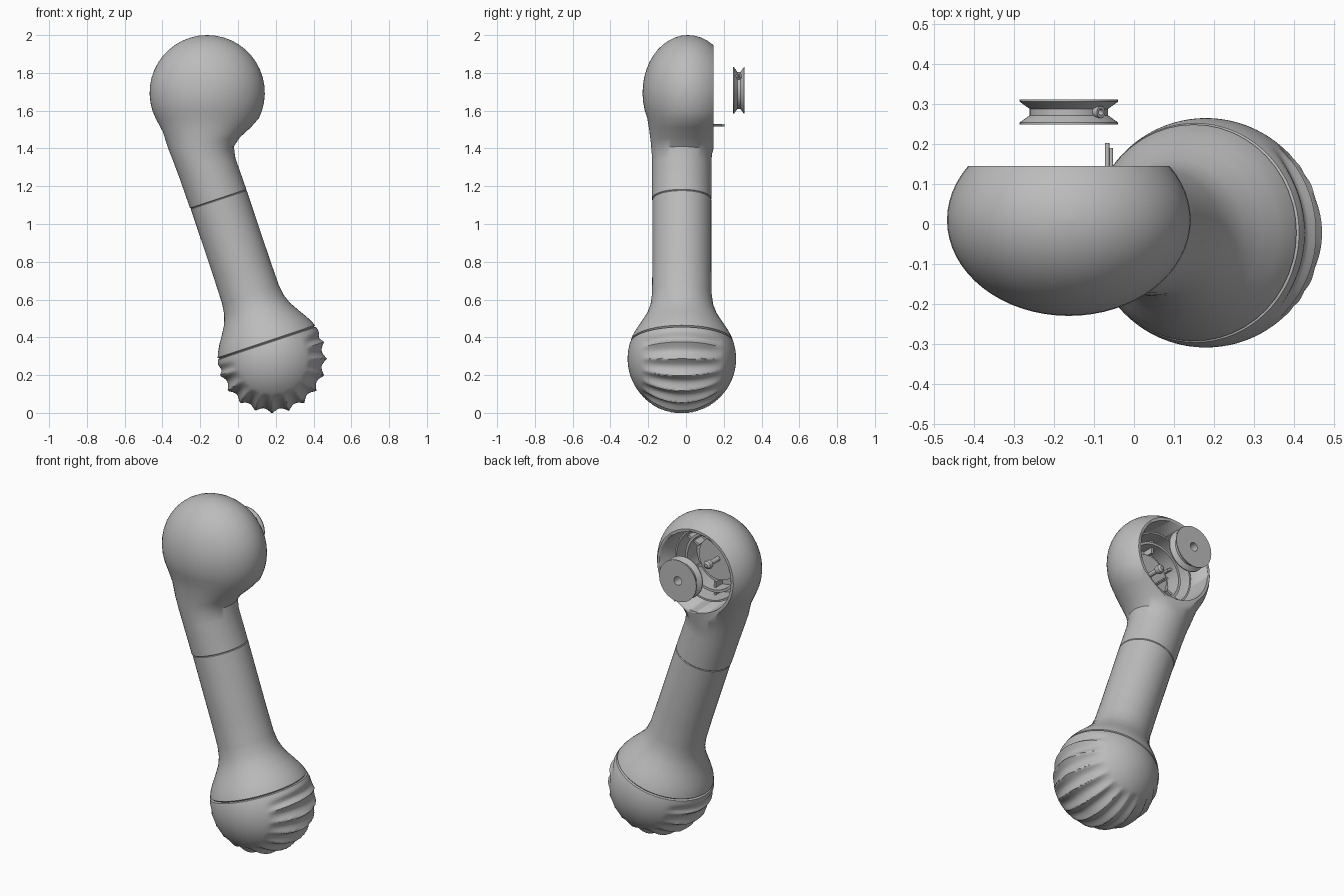
import bpy, bmesh, math
from mathutils import Vector, Matrix

old = bpy.data.objects.get("Cube")
if old:
    bpy.data.objects.remove(old, do_unlink=True)

grey = bpy.data.materials.new("plain_grey")
grey.use_nodes = True
grey.diffuse_color = (0.5, 0.5, 0.5, 1)
grey.node_tree.nodes["Principled BSDF"].inputs["Base Color"].default_value = (0.5, 0.5, 0.5, 1)

HIP = Vector((-0.163, 0, 1.695))
FOOT = Vector((0.18, -0.022, 0.287))
SHIN = Vector((-0.335, 0, 1)).normalized()
BACK = Vector((0, 1, 0))
SEAM = 0.89


def finish(name, bm, angle=35):
    bmesh.ops.remove_doubles(bm, verts=bm.verts, dist=1e-5)
    bmesh.ops.recalc_face_normals(bm, faces=bm.faces)
    mesh = bpy.data.meshes.new(name)
    bm.to_mesh(mesh)
    bm.free()
    mesh.materials.append(grey)
    obj = bpy.data.objects.new(name, mesh)
    bpy.context.collection.objects.link(obj)
    bpy.ops.object.select_all(action="DESELECT")
    obj.select_set(True)
    bpy.context.view_layer.objects.active = obj
    bpy.ops.object.shade_smooth_by_angle(angle=math.radians(angle))
    return obj


def bridge(rings, loop=False):
    """Skin a list of equal point rings into a bmesh."""
    bm = bmesh.new()
    rows = [[bm.verts.new(p) for p in ring] for ring in rings]
    pairs = list(zip(rows, rows[1:])) + ([(rows[-1], rows[0])] if loop else [])
    for a, b in pairs:
        for i in range(len(a)):
            j = (i + 1) % len(a)
            bm.faces.new((a[i], a[j], b[j], b[i]))
    if not loop:
        bm.faces.new(rows[0])
        bm.faces.new(rows[-1])
    return bm


def lathe(name, profile, origin, axis, segments=48, loop=False, shape=None, angle=35):
    """Revolve (radius, distance) points about an axis."""
    turn = axis.to_track_quat("Z", "Y")
    rings = []
    for r, t in profile:
        r = max(r, 1e-4)
        rings.append([origin + turn @ Vector((r * math.cos(a), r * math.sin(a), t))
                      for a in (math.tau * i / segments for i in range(segments))])
    bm = bridge(rings, loop)
    if shape:
        for v in bm.verts:
            v.co = shape(v.co)
    return finish(name, bm, angle)


def rod(name, x, z, radius, y0, y1, segments=24):
    return lathe(name, [(radius, y0), (radius, y1)], Vector((x, 0, z)), BACK, segments)


# Foot bowl: ball below a tilted seam, with tread scallops running front to back
def tread(p):
    d = p - FOOT
    fade = max(0, 1 - (abs(d.y) / 0.215) ** 4)
    below = min(1, max(0, (0.06 - d.dot(SHIN)) / 0.04))
    phi = math.atan2(d.x, -d.z)
    cut = abs(math.sin(10 * phi))
    return FOOT + d * (1 + fade * below * (0.012 - 0.085 * cut))


START = math.asin(0.085 / 0.287)
bowl = [(0.287 * math.cos(a), 0.287 * math.sin(a))
        for a in (-math.pi / 2 + (START + math.pi / 2) * i / 60 for i in range(61))]
lathe("foot_tread", bowl + [(0.262, 0.089)], FOOT, SHIN, 144, shape=tread, angle=50)

# Ankle flare and lower shin
lathe("lower_shin", [(0.262, 0.085), (0.266, 0.093), (0.271, 0.096), (0.262, 0.12), (0.243, 0.155),
                     (0.214, 0.2), (0.184, 0.25), (0.166, 0.3), (0.158, 0.36), (0.156, 0.5),
                     (0.156, SEAM - 0.004), (0.153, SEAM)], FOOT, SHIN)

# Upper shin and hip housing: (centre x, z, half width, front y, back y, tilt)
sections = [(-0.103, 1.13, 0.145, -0.175, 0.13, 0.335),
            (-0.105, 1.134, 0.149, -0.18, 0.134, 0.335),
            (-0.163, 1.30, 0.149, -0.18, 0.134, 0.335),
            (-0.182, 1.37, 0.16, -0.181, 0.137, 0.25),
            (-0.18, 1.43, 0.19, -0.186, 0.155, 0.15),
            (-0.165, 1.50, 0.233, -0.195, 0.193, 0.05)]
for i in range(15):
    a = -0.46 + (math.pi / 2 + 0.46) * i / 14
    k = max(math.cos(a), 0.001)
    sections.append((HIP.x, HIP.z + 0.305 * math.sin(a), 0.305 * k, 0.01 - 0.24 * k, 0.01 + 0.24 * k, 0))
rings = []
for cx, z, rx, front, back, tilt in sections:
    ring = []
    for i in range(64):
        a = math.tau * i / 64
        dx = rx * math.cos(a)
        ring.append(Vector((cx + dx, (front + back) / 2 + (back - front) / 2 * math.sin(a), z + tilt * dx)))
    rings.append(ring)
bm = bridge(rings)
cut = bmesh.ops.bisect_plane(bm, geom=bm.verts[:] + bm.edges[:] + bm.faces[:],
                             plane_co=(0, 0.145, 0), plane_no=BACK, clear_outer=True)
edges = [e for e in cut["geom_cut"] if isinstance(e, bmesh.types.BMEdge)]
bmesh.ops.holes_fill(bm, edges=edges, sides=0)
housing = finish("hip_housing", bm)

# Round recess opening to the back
cutter = rod("recess_cutter", HIP.x, HIP.z, 0.235, -0.1, 0.4, 64)
cutter.hide_render = True
cutter.hide_viewport = True
cutter.display_type = "WIRE"
hollow = housing.modifiers.new("recess", "BOOLEAN")
hollow.operation = "DIFFERENCE"
hollow.solver = "EXACT"
hollow.object = cutter

# Mechanism inside the recess
rod("recess_disc", HIP.x, HIP.z, 0.125, -0.105, -0.07, 48)
axle = [(0.014, -0.08), (0.014, 0.0), (0.022, 0.006), (0.026, 0.02), (0.022, 0.034), (0.01, 0.043)]
lathe("axle_pin", axle, HIP, BACK, 24)
for name, inner, outer, top in (("inner_collar", 0.16, 0.175, -0.01), ("outer_collar", 0.205, 0.215, 0.03)):
    lathe(name, [(inner, -0.105), (outer, -0.105), (outer, top), (inner, top)], HIP, BACK, 48, loop=True)
for i in range(6):
    a = math.tau * (i + 0.5) / 6
    bm = bmesh.new()
    bmesh.ops.create_cube(bm, size=1)
    bmesh.ops.transform(bm, verts=bm.verts, matrix=Matrix.Translation(HIP)
                        @ Matrix.Rotation(a, 4, "Y") @ Matrix.Translation((0.18, -0.07, 0))
                        @ Matrix.Diagonal((0.11, 0.06, 0.014, 1)))
    finish("recess_rib_%d" % (i + 1), bm)

# Stop pins reaching out of the recess
rod("long_stop_pin", -0.067, 1.523, 0.006, -0.105, 0.203, 12)
rod("short_stop_pin", -0.057, 1.523, 0.005, -0.105, 0.19, 12)

# Grooved pulley standing clear of the recess
PULLEY = Vector((HIP.x, 0.28, 1.707))
lathe("pulley", [(0.025, -0.031), (0.123, -0.031), (0.123, -0.026), (0.098, -0.008), (0.098, 0.008),
                 (0.123, 0.026), (0.123, 0.031), (0.025, 0.031)], PULLEY, BACK, 48, loop=True)
lean = Vector((math.sin(0.8), 0, math.cos(0.8)))
lathe("pulley_set_screw", [(0.008, 0.09), (0.015, 0.09), (0.015, 0.112), (0.008, 0.112)],
      PULLEY, lean, 16, loop=True)
